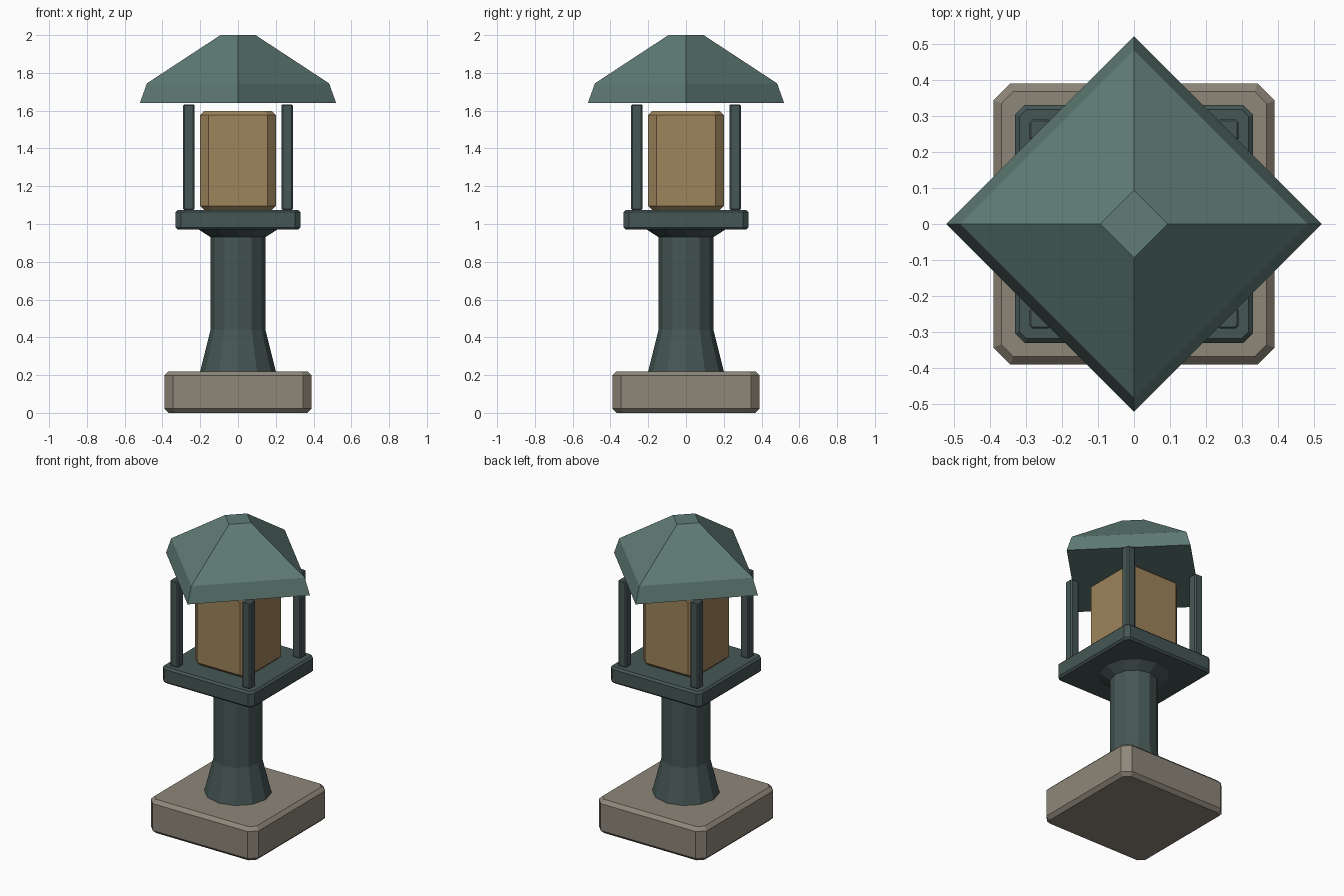
import bpy
from math import cos, sin, tau

if "Cube" in bpy.data.objects:
    bpy.data.objects.remove(bpy.data.objects["Cube"])


def material(name, rgb):
    m = bpy.data.materials.new(name)
    m.diffuse_color = (*rgb, 1)
    m.use_nodes = True
    m.node_tree.nodes["Principled BSDF"].inputs["Base Color"].default_value = m.diffuse_color
    return m


STONE = material("stone", (0.27, 0.24, 0.19))
IRON = material("dark_metal", (0.06, 0.095, 0.09))
ROOF = material("roof_metal", (0.115, 0.2, 0.18))
GLOW = material("lamp_glass", (0.34, 0.23, 0.105))


def loft(name, rings, mat, loc=(0, 0)):
    """Skin a stack of equal-length rings and cap both ends."""
    n = len(rings[0])
    verts = [p for r in rings for p in r]
    faces = [list(range(n))[::-1], [len(verts) - n + i for i in range(n)]]
    for k in range(len(rings) - 1):
        for i in range(n):
            j = (i + 1) % n
            faces.append([k * n + i, k * n + j, (k + 1) * n + j, (k + 1) * n + i])
    me = bpy.data.meshes.new(name)
    me.from_pydata(verts, [], faces)
    me.materials.append(mat)
    ob = bpy.data.objects.new(name, me)
    ob.location = (*loc, 0)
    bpy.context.collection.objects.link(ob)
    return ob


def turned(name, sides, profile, mat):
    """Faceted lathe from (radius, z) pairs."""
    return loft(name, [[(r * cos(tau * i / sides), r * sin(tau * i / sides), z)
                        for i in range(sides)] for r, z in profile], mat)


def octagon(h, c, z):
    a = h - c
    return [(h, -a, z), (h, a, z), (a, h, z), (-a, h, z),
            (-h, a, z), (-h, -a, z), (-a, -h, z), (a, -h, z)]


def block(name, h, z0, z1, corner, edge, mat, loc=(0, 0)):
    """Square block with chamfered corners and bevelled top and bottom."""
    small = (h - edge, corner - 0.586 * edge)
    return loft(name, [octagon(*small, z0), octagon(h, corner, z0 + edge),
                       octagon(h, corner, z1 - edge), octagon(*small, z1)], mat, loc)


# Stone footing
block("base", 0.39, 0, 0.22, 0.047, 0.022, STONE)

# Flared column with collar under the platform
turned("column", 12, [(0.2, 0.22), (0.145, 0.44), (0.145, 0.93), (0.21, 0.972)], IRON)

# Lantern platform and glowing box
block("platform", 0.33, 0.97, 1.075, 0.027, 0.012, IRON)
block("lamp_box", 0.2, 1.075, 1.597, 0.044, 0.021, GLOW)

# Four corner posts
for sx in (-1, 1):
    for sy in (-1, 1):
        side = ("front" if sy < 0 else "back") + ("_left" if sx < 0 else "_right")
        block(side + "_post", 0.03, 1.075, 1.633, 0.008, 0.005, IRON,
              (0.26 * sx, 0.26 * sy))

# Four-sided roof turned a quarter step to the posts
turned("roof", 4, [(0.52, 1.64), (0.482, 1.745), (0.093, 2.0)], ROOF)
